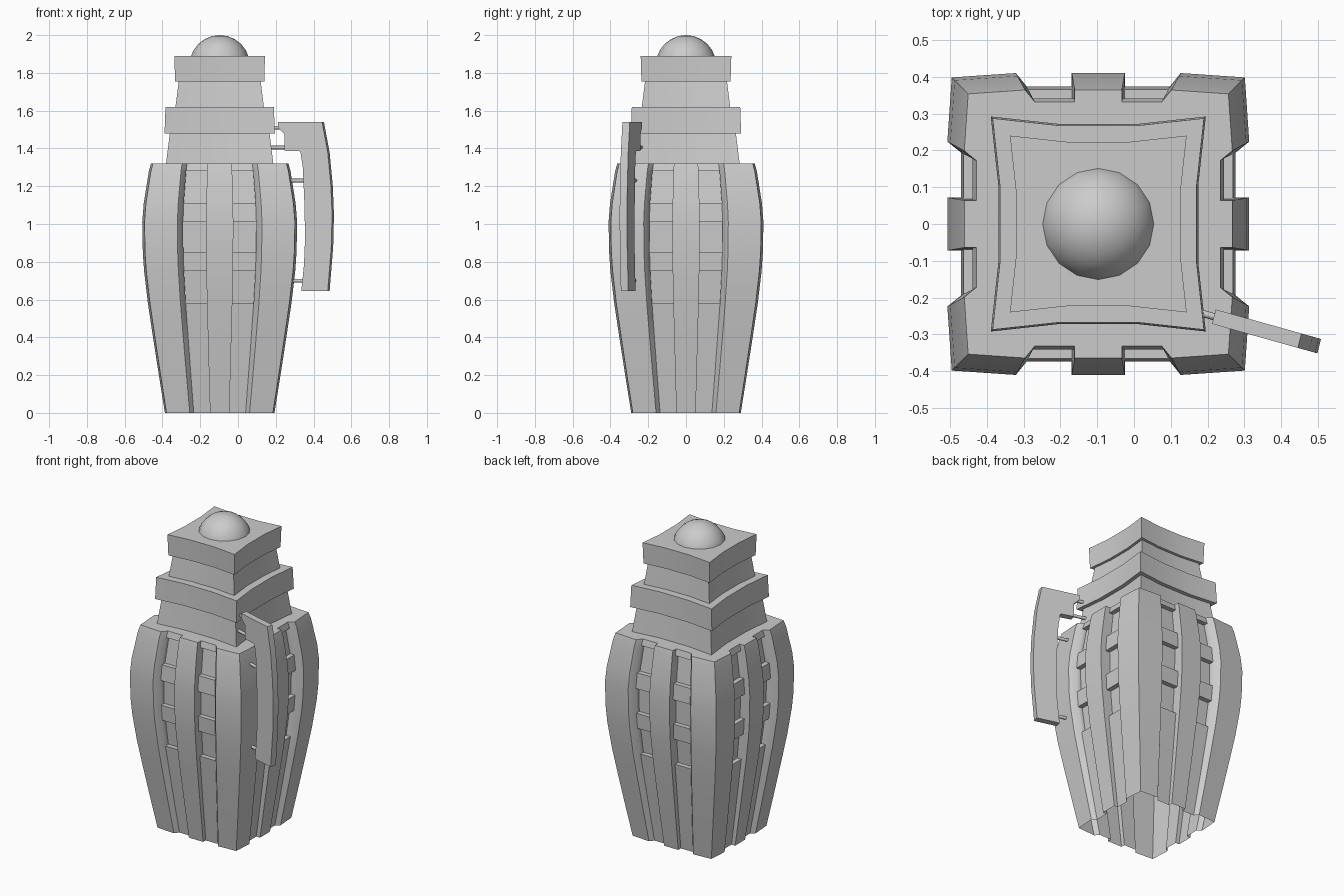
import bpy, bmesh, math

if "Cube" in bpy.data.objects:
    bpy.data.objects.remove(bpy.data.objects["Cube"])

CX = -0.097  # centre of the body in x


def finish(bm, name, angle=40):
    bmesh.ops.recalc_face_normals(bm, faces=bm.faces)
    me = bpy.data.meshes.new(name)
    bm.to_mesh(me)
    bm.free()
    ob = bpy.data.objects.new(name, me)
    bpy.context.collection.objects.link(ob)
    bpy.ops.object.select_all(action='DESELECT')
    ob.select_set(True)
    bpy.context.view_layer.objects.active = ob
    bpy.ops.object.shade_smooth_by_angle(angle=math.radians(angle))
    return ob


def four_sides(side):
    """Repeat the outline of one side around all four sides."""
    pts = []
    for k in range(4):
        c, s = round(math.cos(k * math.pi / 2)), round(math.sin(k * math.pi / 2))
        pts += [(x * c - y * s, x * s + y * c) for x, y in side]
    return pts


def loft(outline, profile, cap_bottom=True):
    """Stack scaled copies of the outline; profile holds (z, scale)."""
    bm = bmesh.new()
    rings = [[bm.verts.new((CX + x * k, y * k, z)) for x, y in outline] for z, k in profile]
    n = len(outline)
    grid = [[bm.faces.new((a[i], a[(i + 1) % n], b[(i + 1) % n], b[i])) for i in range(n)]
            for a, b in zip(rings, rings[1:])]
    bm.faces.new(rings[-1])
    if cap_bottom:
        bm.faces.new(rings[0][::-1])
    return bm, grid


# Ribbed body, open underneath
W, R = -0.412, -0.375
body_side = [(-0.40, -0.40), (-0.225, W), (-0.195, R), (-0.0725, R), (-0.0725, W),
             (0.0725, W), (0.0725, R), (0.195, R), (0.225, W)]
body_profile = [(0, .29), (.2, .322), (.4, .353), (.58, .38), (.75, .400), (.85, .407),
                (1.01, .410), (1.11, .402), (1.28, .375), (1.32, .364)]
bm, grid = loft(four_sides(body_side), [(z, h / 0.412) for z, h in body_profile], False)
bm.normal_update()
# Sunken cells in the grooves between the ribs
for row in (3, 5, 7):
    for i, face in enumerate(grid[row]):
        if i % 9 in (2, 6):
            n = face.normal.copy()
            n.z = 0
            new = bmesh.ops.extrude_discrete_faces(bm, faces=[face])['faces'][0]
            for v in new.verts:
                v.co -= n.normalized() * 0.03
finish(bm, "ribbed_body")

# Stepped neck with two collars, all with hollow-sided square outlines
collar = four_sides([(-1, -1), (-0.36, -0.93), (0.36, -0.93)])
for name, profile in {
    "lower_neck": [(1.32, .284), (1.48, .264)],
    "lower_collar": [(1.48, .292), (1.62, .287)],
    "upper_neck": [(1.62, .234), (1.755, .217)],
    "upper_collar": [(1.755, .236), (1.89, .240)],
}.items():
    finish(loft(collar, profile)[0], name)

# Domed cap
bm = bmesh.new()
bmesh.ops.create_uvsphere(bm, u_segments=16, v_segments=12, radius=0.16)
bmesh.ops.translate(bm, verts=bm.verts, vec=(CX, 0, 1.84))
finish(bm, "domed_cap")


def lever_y(x):
    return -0.252 - 0.28 * (x - 0.218)


# Safety lever: flat outline in x/z, angled away from the corner
outline = [(.217, 1.54), (.45, 1.54), (.48, 1.38), (.497, 1.2), (.503, 1.05), (.499, .88),
           (.48, .645), (.34, .645), (.354, .78), (.36, .92), (.357, 1.1), (.348, 1.3),
           (.335, 1.385), (.25, 1.388), (.25, 1.475), (.217, 1.51)]
bm = bmesh.new()
loops = [[bm.verts.new((x + s * .005, lever_y(x) + s * .0195, z)) for x, z in outline]
         for s in (-1, 1)]
bm.faces.new(loops[0])
bm.faces.new(loops[1][::-1])
for i in range(len(outline)):
    j = (i + 1) % len(outline)
    bm.faces.new((loops[0][i], loops[0][j], loops[1][j], loops[1][i]))
finish(bm, "lever")

# Pins joining the lever to the body
for k, (x0, x1, z) in enumerate([(.15, .26, 1.51), (.15, .27, 1.405), (.26, .37, 1.23), (.27, .36, .70)]):
    bm = bmesh.new()
    rings = []
    for x in (x0, x1):
        rings.append([bm.verts.new((x, lever_y(x) + .01 * math.cos(a * math.pi / 4),
                                    z + .01 * math.sin(a * math.pi / 4))) for a in range(8)])
    for i in range(8):
        j = (i + 1) % 8
        bm.faces.new((rings[0][i], rings[0][j], rings[1][j], rings[1][i]))
    bm.faces.new(rings[0])
    bm.faces.new(rings[1])
    finish(bm, f"lever_pin_{k + 1}", 60)
